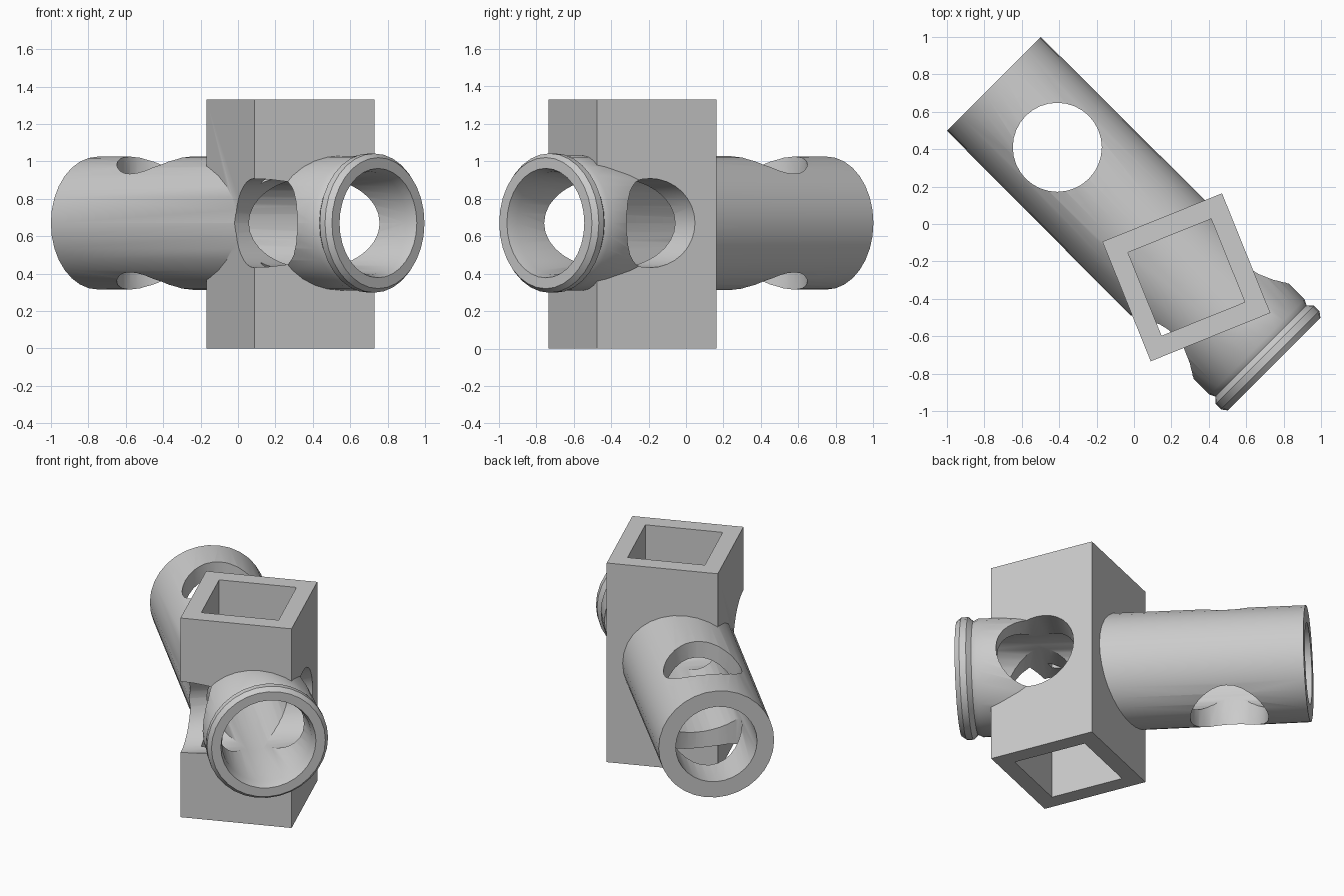
import bpy, bmesh, math
from mathutils import Matrix, Vector

if "Cube" in bpy.data.objects:
    bpy.data.objects.remove(bpy.data.objects["Cube"])

ZC = 0.67                                   # height of the tube axis
AXIS = Vector((1, -1, 0)).normalized()      # tube direction
CROSS = Vector((1, 1, 0)).normalized()
UP = Vector((0, 0, 1))


def make_object(name, bm):
    bmesh.ops.recalc_face_normals(bm, faces=bm.faces)
    mesh = bpy.data.meshes.new(name)
    bm.to_mesh(mesh)
    bm.free()
    ob = bpy.data.objects.new(name, mesh)
    bpy.context.collection.objects.link(ob)
    return ob


def revolved(name, profile, centre, axis, sides=32):
    """Closed solid of revolution from (distance, radius) pairs."""
    bm = bmesh.new()
    rot = axis.to_track_quat('Z', 'Y')
    rings = []
    for d, r in profile:
        rings.append([bm.verts.new(centre + rot @ Vector((
            r * math.cos(2 * math.pi * i / sides),
            r * math.sin(2 * math.pi * i / sides), d))) for i in range(sides)])
    for a, b in zip(rings, rings[1:]):
        for i in range(sides):
            j = (i + 1) % sides
            bm.faces.new((a[i], a[j], b[j], b[i]))
    bm.faces.new(rings[0])
    bm.faces.new(rings[-1])
    return make_object(name, bm)


def block(name, size, height):
    bm = bmesh.new()
    bmesh.ops.create_cube(bm, size=1, matrix=(
        Matrix.Translation((0.28, -0.285, 0.665))
        @ Matrix.Rotation(math.radians(22), 4, 'Z')
        @ Matrix.Diagonal((size, size, height, 1))))
    return make_object(name, bm)


def combine(target, tool, operation):
    mod = target.modifiers.new(operation.lower(), 'BOOLEAN')
    mod.operation = operation
    mod.solver = 'EXACT'
    mod.object = tool
    bpy.context.view_layer.objects.active = target
    bpy.ops.object.modifier_apply(modifier=mod.name)
    bpy.data.objects.remove(tool)


centre = Vector((0, 0, ZC))

# Square upright sleeve, open at both ends
body = block("pipe_joint", 0.69, 1.33)
combine(body, block("square_cutter", 0.48, 2), 'DIFFERENCE')

# Round tube with a slightly raised collar on the front end
tube = revolved("tube", [(-1.06, 0.355), (0.93, 0.36), (0.96, 0.345),
                         (0.99, 0.372), (1.03, 0.372), (1.06, 0.35)],
                centre, AXIS)
combine(body, tube, 'UNION')

# Long bore, widened at the front mouth
bore = revolved("bore_cutter", [(-1.2, 0.25), (0.6, 0.25), (1.0, 0.275),
                                (1.07, 0.295), (1.2, 0.295)], centre, AXIS)
combine(body, bore, 'DIFFERENCE')

# Vertical hole in the tube and sideways hole through the sleeve
for direction, along in ((UP, -0.58), (CROSS, 0.57)):
    hole = revolved("hole_cutter", [(-1, 0.238), (1, 0.238)],
                    centre + AXIS * along, direction)
    combine(body, hole, 'DIFFERENCE')

bpy.ops.object.select_all(action='DESELECT')
body.select_set(True)
bpy.context.view_layer.objects.active = body
bpy.ops.object.shade_smooth_by_angle(angle=math.radians(30))
